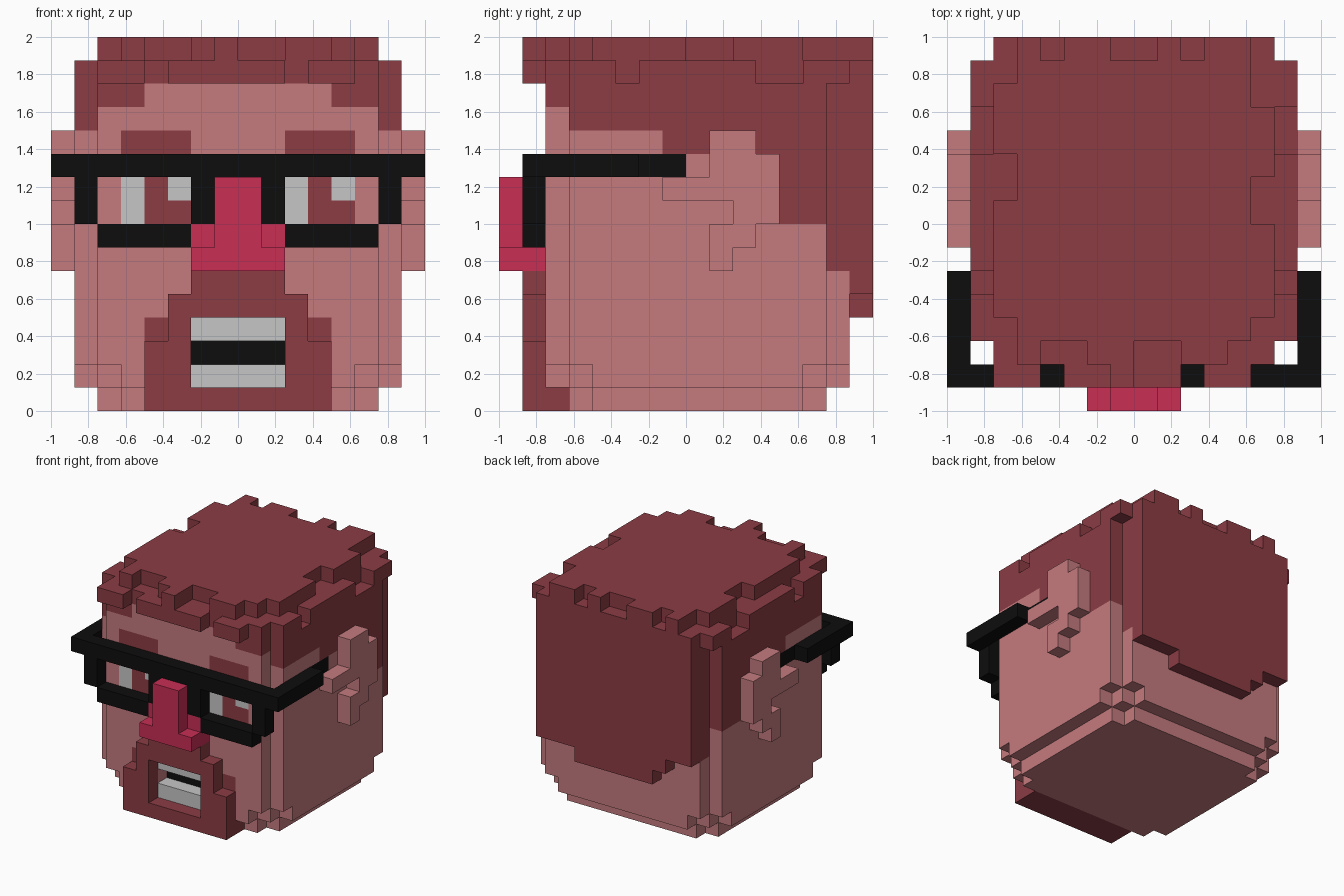
import bpy
import bmesh
from mathutils import Vector

if "Cube" in bpy.data.objects:
    bpy.data.objects.remove(bpy.data.objects["Cube"])

U = 0.125  # size of one block


def linear(c):
    c /= 255
    return c / 12.92 if c <= 0.04045 else ((c + 0.055) / 1.055) ** 2.4


def material(name, rgb):
    m = bpy.data.materials.new(name)
    col = (*[linear(c) for c in rgb], 1)
    m.diffuse_color = col
    m.use_nodes = True
    m.node_tree.nodes["Principled BSDF"].inputs["Base Color"].default_value = col
    return m


MATS = [material("skin pink", (197, 123, 127)), material("hair maroon", (139, 60, 68)),
        material("frame black", (13, 13, 13)), material("nose red", (200, 46, 85)),
        material("tooth white", (198, 198, 198))]
SKIN, HAIR, BLACK, RED, WHITE = range(5)


def box(x0, x1, y0, y1, z0, z1):
    return {(x, y, z) for x in range(x0, x1) for y in range(y0, y1) for z in range(z0, z1)}


def boxes(*specs):
    return set().union(*[box(*s) for s in specs])


def mirror(cells):
    return cells | {(-1 - x, y, z) for x, y, z in cells}


def slab(rx, y0, y1, z0, z1, cut):
    """Layer with its four corners cut back in steps."""
    return {(x, y, z) for x, y, z in box(-rx, rx, y0, y1, z0, z1)
            if min(x + rx, rx - 1 - x) + min(y - y0, y1 - 1 - y) >= cut}


# head: rounded block with a slot between the teeth
head = slab(6, -5, 6, 0, 1, 1) | slab(7, -6, 7, 1, 2, 2) | slab(7, -6, 7, 2, 15, 1)
head -= box(-2, 2, -6, -5, 2, 3)
head -= mirror(boxes((6, 7, -3, -2, 14, 15), (6, 7, 3, 5, 14, 15)))


def head_colour(cell, n):
    x, y, z = cell
    if y == -5 and z == 2 and -2 <= x < 2:
        return BLACK                                   # gap between the teeth
    if y == -6:
        if -2 <= x < 2 and z in (1, 3):
            return WHITE                               # teeth
        if n[1] == -1:
            for start in (-5, 2):                      # eyes and brows
                col = x - start
                if 0 <= col < 3:
                    if z == 11:
                        return HAIR
                    if z in (8, 9):
                        return WHITE if col == 0 or (col == 2 and z == 9) else HAIR
            if z == 3 and x in (-4, 3):
                return HAIR                            # beard corners
        return HAIR if z >= (14 if -4 <= x < 4 else 13) else SKIN
    if n[0] and x in (-7, 6) and z == 10 and y in (-2, -1):
        return BLACK                                   # end of the spectacle arm
    hairline = 12 if y < -1 else 11 if y < 4 else 8 if y < 6 else 6
    return HAIR if z >= hairline else SKIN


# hair at the back, with a stepped lower edge
back_hair = boxes((-6, 6, 7, 8, 6, 15), (-4, 6, 7, 8, 5, 6), (-3, 3, 7, 8, 4, 5))
back_hair |= mirror(box(6, 7, 6, 7, 14, 15))

# ragged top of the hair
top_hair = box(-6, 6, -4, 7, 15, 16) | boxes(
    (-5, 5, -5, -4, 15, 16), (-5, -4, -6, -5, 15, 16), (-2, 0, -6, -5, 15, 16),
    (2, 4, -6, -5, 15, 16), (-1, 0, -7, -6, 15, 16), (-5, -4, 7, 8, 15, 16),
    (-3, -1, 7, 8, 15, 16), (1, 2, 7, 8, 15, 16), (3, 5, 7, 8, 15, 16))
top_hair -= boxes((5, 6, 0, 2, 15, 16), (-6, -5, 1, 3, 15, 16),
                  (5, 6, 5, 7, 15, 16), (-6, -5, 6, 7, 15, 16))

# fringe tufts over the forehead
fringe = boxes((-6, -4, -7, -6, 14, 15), (-3, 2, -7, -6, 14, 15), (3, 5, -7, -6, 14, 15))

# beard around the mouth
beard = boxes((-4, 4, -7, -6, 0, 3), (-3, 3, -7, -6, 3, 5), (-2, 2, -7, -6, 5, 6),
              (-4, 4, -6, -5, 0, 1)) - box(-2, 2, -7, -6, 1, 4)

# nose: bridge, nostrils and base
nose = boxes((-1, 1, -8, -6, 6, 10), (-2, 2, -7, -6, 7, 8), (-2, 2, -8, -6, 6, 7))

# spectacles: top bar, rims and arms
spectacles = mirror(boxes((0, 8, -7, -6, 10, 11), (6, 7, -7, -6, 8, 10),
                          (1, 2, -7, -6, 8, 10), (2, 6, -7, -6, 7, 8),
                          (7, 8, -7, -2, 10, 11)))

# ears
left_ear = boxes((7, 8, 1, 3, 10, 12), (7, 8, 2, 4, 8, 11), (7, 8, 1, 3, 7, 8),
                 (7, 8, 1, 2, 6, 7), (7, 8, -1, 2, 9, 10))
right_ear = {(-1 - x, y, z) for x, y, z in left_ear}

PARTS = [("head", head, head_colour), ("back_hair", back_hair, HAIR),
         ("top_hair", top_hair, HAIR), ("fringe", fringe, HAIR), ("beard", beard, HAIR),
         ("nose", nose, RED), ("spectacles", spectacles, BLACK),
         ("left_ear", left_ear, SKIN), ("right_ear", right_ear, SKIN)]
SOLID = set().union(*[p[1] for p in PARTS])


def build(name, cells, colour):
    """Skin the exposed sides of the blocks and merge flat areas of one colour."""
    bm = bmesh.new()
    for cell in sorted(cells):
        for axis in range(3):
            for sign in (-1, 1):
                n = [0, 0, 0]
                n[axis] = sign
                if tuple(c + d for c, d in zip(cell, n)) in SOLID:
                    continue
                a, b = (axis + 1) % 3, (axis + 2) % 3
                corners = [(0, 0), (1, 0), (1, 1), (0, 1)][::sign]
                verts = []
                for i, j in corners:
                    p = Vector(cell)
                    p[axis] += sign > 0
                    p[a] += i
                    p[b] += j
                    verts.append(bm.verts.new(p * U))
                f = bm.faces.new(verts)
                f.material_index = colour(cell, n) if callable(colour) else colour
    bmesh.ops.remove_doubles(bm, verts=bm.verts[:], dist=1e-4)
    bmesh.ops.dissolve_limit(bm, angle_limit=0.01, verts=bm.verts[:], edges=bm.edges[:],
                             delimit={'MATERIAL'})
    mesh = bpy.data.meshes.new(name)
    for m in MATS:
        mesh.materials.append(m)
    bm.to_mesh(mesh)
    bm.free()
    bpy.context.collection.objects.link(bpy.data.objects.new(name, mesh))


for part in PARTS:
    build(*part)
